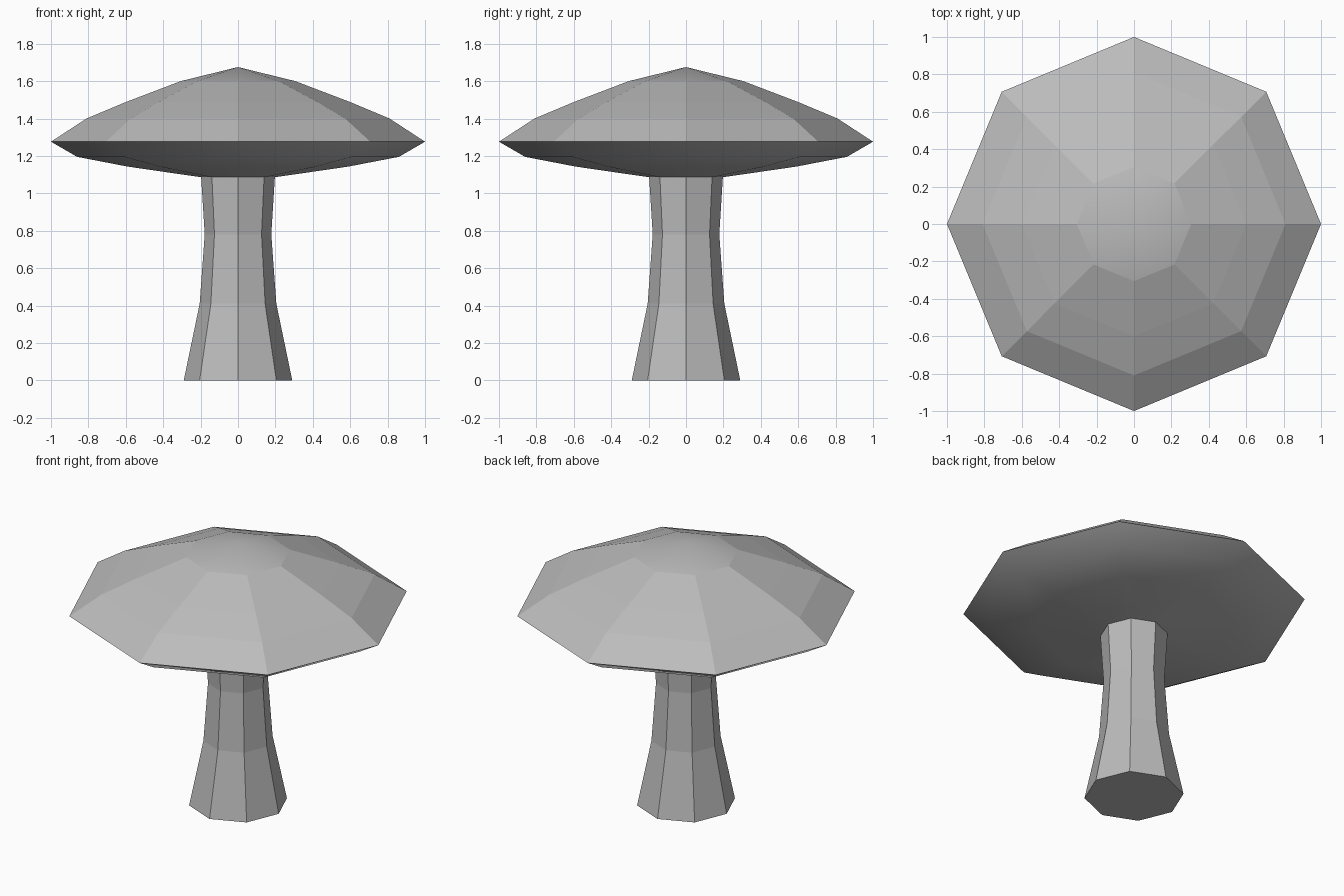
import bpy, bmesh, math

if "Cube" in bpy.data.objects:
    bpy.data.objects.remove(bpy.data.objects["Cube"])

SIDES = 8

grey = bpy.data.materials.new("plain_grey")
grey.diffuse_color = (0.5, 0.5, 0.5, 1)
grey.use_nodes = True
grey.node_tree.nodes["Principled BSDF"].inputs["Base Color"].default_value = grey.diffuse_color


def lathe(name, profile, close_start=False, smooth_rows=()):
    """Revolve (radius, z) points, listed bottom to top; radius 0 is a tip."""
    bm = bmesh.new()
    rings = []
    for r, z in profile:
        if r == 0:
            rings.append([bm.verts.new((0, 0, z))] * SIDES)
        else:
            rings.append([bm.verts.new((r * math.cos(i * math.tau / SIDES),
                                        r * math.sin(i * math.tau / SIDES), z))
                          for i in range(SIDES)])
    for row, (a, b) in enumerate(zip(rings, rings[1:])):
        for i in range(SIDES):
            j = (i + 1) % SIDES
            corners = list(dict.fromkeys((a[i], a[j], b[j], b[i])))
            bm.faces.new(corners).smooth = row in smooth_rows
    if close_start:
        bm.faces.new(rings[0][::-1])
    mesh = bpy.data.meshes.new(name)
    bm.to_mesh(mesh)
    bm.free()
    mesh.materials.append(grey)
    obj = bpy.data.objects.new(name, mesh)
    bpy.context.collection.objects.link(obj)
    return obj


# Flared octagonal stem, running into the underside of the cap
lathe("stem", [(0.29, 0), (0.205, 0.41), (0.178, 0.78), (0.197, 1.086)],
      close_start=True)

# Cap: soft underside, faceted upper slope, soft crown
lathe("cap", [(0.197, 1.086), (0.59, 1.143), (0.86, 1.195), (1.0, 1.276),
              (0.81, 1.40), (0.60, 1.488), (0.306, 1.60), (0, 1.675)],
      smooth_rows=(0, 1, 2, 6))
